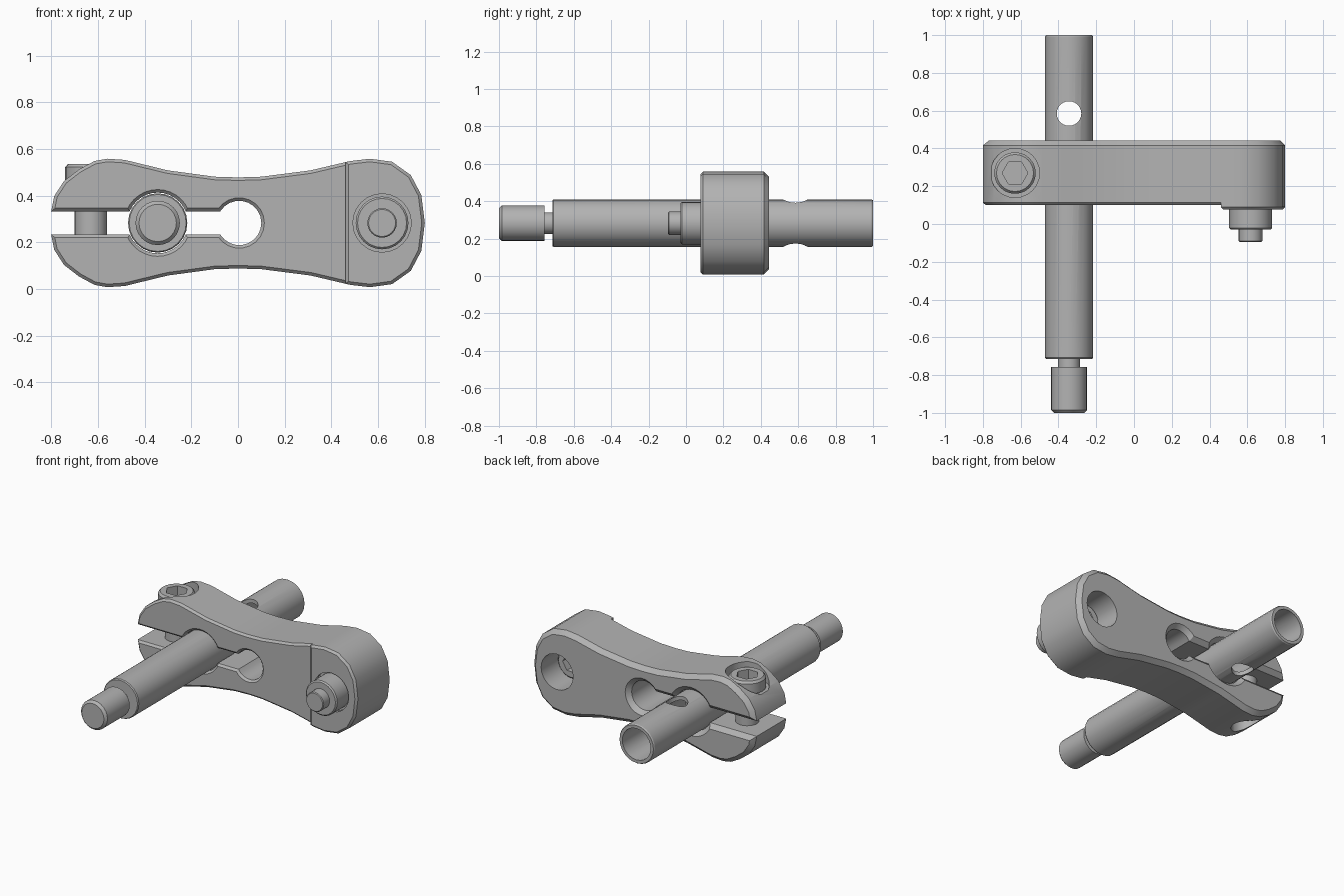
import bpy, bmesh, math

if "Cube" in bpy.data.objects:
    bpy.data.objects.remove(bpy.data.objects["Cube"])

ZC = 0.283                      # height of the shared centre line
ROD_X, PIN_X = -0.344, 0.617
CLAMP = (-0.63, 0.27, 0)

grey = bpy.data.materials.new("machined_grey")
grey.use_nodes = True
grey.diffuse_color = (0.45, 0.45, 0.45, 1)
grey.node_tree.nodes["Principled BSDF"].inputs["Base Color"].default_value = grey.diffuse_color


def make(name, bm):
    bmesh.ops.recalc_face_normals(bm, faces=bm.faces)
    mesh = bpy.data.meshes.new(name)
    bm.to_mesh(mesh)
    bm.free()
    mesh.materials.append(grey)
    ob = bpy.data.objects.new(name, mesh)
    bpy.context.collection.objects.link(ob)
    return ob


def lathe(name, profile, axis, loc, n=24):
    """Revolve (radius, height) points around the y or z axis."""
    bm = bmesh.new()
    rings = []
    for r, h in profile:
        ring = []
        for i in range(n):
            a = math.tau * i / n
            c, s = r * math.cos(a), r * math.sin(a)
            ring.append(bm.verts.new((c, h, s) if axis == "y" else (c, s, h)))
        rings.append(ring)
    for lo, hi in zip(rings, rings[1:]):
        for i in range(n):
            j = (i + 1) % n
            bm.faces.new((lo[i], lo[j], hi[j], hi[i]))
    bm.faces.new(rings[0])
    bm.faces.new(rings[-1])
    ob = make(name, bm)
    ob.location = loc
    return ob


def slab(name, outline, y0, y1, front, back):
    """Extrude an x/z outline along y and chamfer its front and back rims."""
    bm = bmesh.new()
    face = bm.faces.new([bm.verts.new((x, y0, ZC + z)) for x, z in outline])
    ext = bmesh.ops.extrude_face_region(bm, geom=[face])["geom"]
    for v in ext:
        if isinstance(v, bmesh.types.BMVert):
            v.co.y = y1
    bmesh.ops.recalc_face_normals(bm, faces=bm.faces)
    for y, size in ((y0, front), (y1, back)):
        if size:
            rim = [e for e in bm.edges if all(abs(v.co.y - y) < 1e-5 for v in e.verts)]
            bmesh.ops.bevel(bm, geom=rim, offset=size, segments=1,
                            affect="EDGES", clamp_overlap=False)
    return make(name, bm)


def cut(ob, cutter):
    mod = ob.modifiers.new("cut", "BOOLEAN")
    mod.operation, mod.solver, mod.object = "DIFFERENCE", "EXACT", cutter
    bpy.context.view_layer.objects.active = ob
    bpy.ops.object.modifier_apply(modifier=mod.name)
    bpy.data.objects.remove(cutter)


def drill(ob, r, h0, h1, axis, loc, n=24):
    cut(ob, lathe("cutter", [(r, h0), (r, h1)], axis, loc, n))


def arc(cx, r, a0, a1, n):
    angles = [math.radians(a0 + (a1 - a0) * i / n) for i in range(n + 1)]
    return [(cx + r * math.cos(a), r * math.sin(a)) for a in angles]


# Clamp arm: dog-bone outline with a slot, rod hole and keyhole
upper = [(-.8, .05), (-.787, .115), (-.745, .18), (-.68, .23), (-.615, .265), (-.56, .275),
         (-.485, .27), (-.3, .225), (-.1, .198), (0, .195), (.1, .198), (.31, .225),
         (.48, .265), (.565, .275), (.66, .262), (.74, .205), (.785, .12)]
lower = [(x, -z) for x, z in reversed(upper)]
slot = (arc(ROD_X, .13, 202.6, 337.4, 12) + arc(.005, .095, 211.8, 508.2, 18)
        + arc(ROD_X, .13, 22.6, 157.4, 12))
arm = slab("clamp_arm", upper + [(.8, 0)] + lower + slot, .10, .443, .013, .027)
drill(arm, .13, .45, .8, "z", CLAMP)
drill(arm, .085, -.1, .15, "z", CLAMP)
drill(arm, .115, .2, .6, "y", (PIN_X, 0, ZC))

# Raised pad on the front of the solid end
head = [p for p in upper if p[0] > .46]
pad = slab("head_pad", [(.46, .26)] + head + [(.8, 0)]
           + [(x, -z) for x, z in reversed(head)] + [(.46, -.26)], .077, .114, .013, 0)
drill(pad, .125, -.1, .3, "y", (PIN_X, 0, ZC))

# Rod with a necked tip, open back bore and cross hole
rod = lathe("rod", [(.08, -1), (.095, -.985), (.095, -.757), (.058, -.757), (.058, -.715),
                    (.122, -.715), (.127, -.708), (.127, .992), (.122, 1), (.102, 1),
                    (.102, .35)], "y", (ROD_X, 0, ZC))
drill(rod, .065, -.3, .3, "z", (ROD_X, .585, ZC))

# Vertical clamp screw with hex socket
screw = lathe("clamp_screw", [(.07, .1), (.07, .455), (.11, .455), (.11, .522), (.098, .536)],
              "z", CLAMP)
drill(screw, .068, .47, .7, "z", CLAMP, 6)

# Shoulder pin through the solid end, with its hex socket at the back
pin = lathe("shoulder_pin", [(.058, -.095), (.063, -.09), (.063, -.03), (.105, -.03),
                             (.113, -.022), (.113, .19), (.1, .19), (.1, .29), (.09, .3)],
            "y", (PIN_X, 0, ZC))
drill(pin, .06, .23, .5, "y", (PIN_X, 0, ZC), 6)

# Smooth round surfaces, keep hard edges
bpy.ops.object.select_all(action="DESELECT")
for ob in (arm, pad, rod, screw, pin):
    ob.select_set(True)
bpy.context.view_layer.objects.active = arm
bpy.ops.object.shade_smooth_by_angle(angle=math.radians(30))
